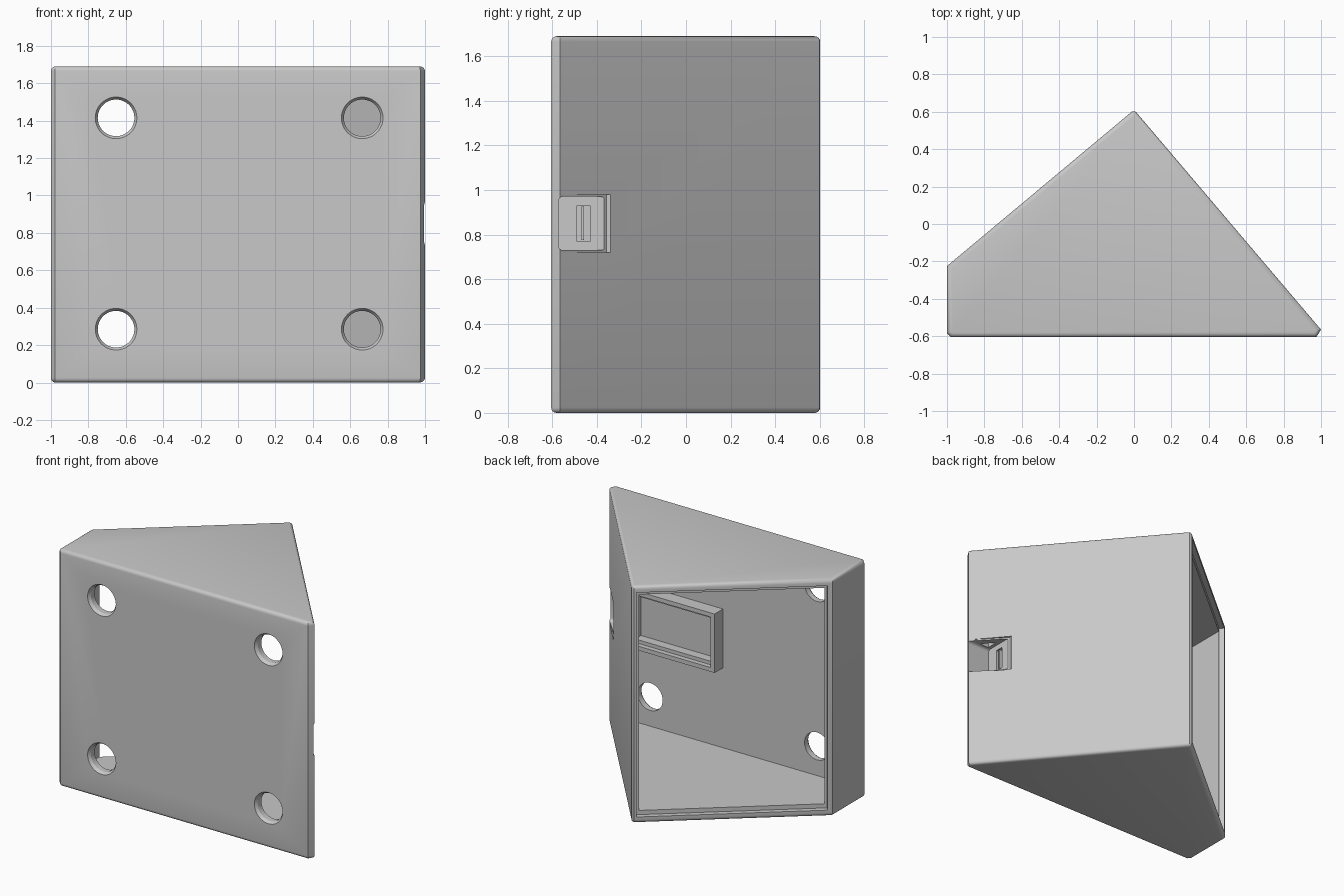
import bpy
import bmesh
import math
from mathutils import Vector, Matrix

cube = bpy.data.objects.get("Cube")
if cube:
    bpy.data.objects.remove(cube, do_unlink=True)

grey = bpy.data.materials.new("light grey plastic")
grey.use_nodes = True
COLOR = (0.58, 0.58, 0.58, 1)
grey.diffuse_color = COLOR
grey.node_tree.nodes["Principled BSDF"].inputs["Base Color"].default_value = COLOR

HEIGHT = 1.69
APEX = Vector((0, 0.61))
LEFT = Vector((-1, -0.225))
RIGHT = Vector((1, -0.565))


def make_object(name, bm):
    bmesh.ops.recalc_face_normals(bm, faces=bm.faces)
    mesh = bpy.data.meshes.new(name)
    bm.to_mesh(mesh)
    bm.free()
    mesh.materials.append(grey)
    obj = bpy.data.objects.new(name, mesh)
    bpy.context.collection.objects.link(obj)
    return obj


def prism(name, points, z0, z1, round_caps=0.0):
    """Upright prism, optionally with rounded top and bottom rims."""
    bm = bmesh.new()
    face = bm.faces.new([bm.verts.new((p[0], p[1], z0)) for p in points])
    ext = bmesh.ops.extrude_face_region(bm, geom=[face])
    top = [v for v in ext["geom"] if isinstance(v, bmesh.types.BMVert)]
    bmesh.ops.translate(bm, verts=top, vec=(0, 0, z1 - z0))
    if round_caps:
        rims = [e for e in bm.edges if abs(e.verts[0].co.z - e.verts[1].co.z) < 1e-5]
        bmesh.ops.bevel(bm, geom=rims, offset=round_caps, segments=4,
                        profile=0.5, affect='EDGES', clamp_overlap=True)
    return make_object(name, bm)


def box(name, x, y, z, round_x=0.0):
    """Box from three ranges, optionally rounding the edges along x."""
    bm = bmesh.new()
    bmesh.ops.create_cube(bm, size=1)
    for v in bm.verts:
        v.co = [r[0] if c < 0 else r[1] for c, r in zip(v.co, (x, y, z))]
    if round_x:
        edges = [e for e in bm.edges if abs(e.verts[0].co.x - e.verts[1].co.x) > 1e-4]
        bmesh.ops.bevel(bm, geom=edges, offset=round_x, segments=4,
                        profile=0.5, affect='EDGES')
    return make_object(name, bm)


def cone_y(name, x, z, y0, y1, r0, r1):
    """Round cutter running along y."""
    bm = bmesh.new()
    mat = Matrix.Translation((x, (y0 + y1) / 2, z)) @ Matrix.Rotation(-math.pi / 2, 4, 'X')
    bmesh.ops.create_cone(bm, cap_ends=True, segments=48, radius1=r0, radius2=r1,
                          depth=y1 - y0, matrix=mat)
    return make_object(name, bm)


def combine(target, other, operation):
    mod = target.modifiers.new("combine", 'BOOLEAN')
    mod.operation = operation
    mod.solver = 'EXACT'
    mod.object = other
    bpy.context.view_layer.objects.active = target
    bpy.ops.object.modifier_apply(modifier=mod.name)
    bpy.data.objects.remove(other, do_unlink=True)


def along(start, end, pairs):
    """Points given as distance along a wall and distance outside it."""
    u = (end - start).normalized()
    n = Vector((u.y, -u.x))
    return [start + u * a + n * b for a, b in pairs]


# Wedge-shaped outer shell
outline = [(-0.978, -0.605), (0.975, -0.605), RIGHT, (0.01, 0.6), (-0.01, 0.602),
           LEFT, (-1, -0.583)]
body = prism("wedge_housing", outline, 0, HEIGHT, 0.035)

# Hollow interior, open through the back left wall
combine(body, prism("cavity", [(-0.94, -0.545), (0.914, -0.545), (-0.167, 0.73), (-0.94, 0.1)],
                    0.075, HEIGHT - 0.075), 'DIFFERENCE')

# Seat for a lid around the opening
u = (LEFT - APEX).normalized()
n = Vector((u.y, -u.x))
seat = [APEX + u * a + n * b for a, b in ((0.03, -0.035), (1.27, -0.035), (1.27, 0.1), (0.03, 0.1))]
if n.x > 0:
    seat = [APEX + u * a - n * b for a, b in ((0.03, -0.035), (1.27, -0.035), (1.27, 0.1), (0.03, 0.1))]
combine(body, prism("lid_seat", seat, 0.045, HEIGHT - 0.045), 'DIFFERENCE')

# Board tray on the inside of the front wall, and the socket backing
combine(body, box("tray", (0.09, 0.83), (-0.575, -0.45), (0.645, 1.065)), 'UNION')
combine(body, box("socket_backing", (0.765, 0.84), (-0.575, -0.405), (0.68, 1.02)), 'UNION')
combine(body, box("tray_well", (0.13, 0.74), (-0.55, -0.3), (0.7, 1.01)), 'DIFFERENCE')
combine(body, box("tray_ledge", (0.12, 0.75), (-0.485, -0.3), (0.675, 1.035)), 'DIFFERENCE')

# Rounded socket pocket in the right wall, with a softened rim
combine(body, box("pocket", (0.815, 1.2), (-0.572, -0.362), (0.73, 0.97), 0.02), 'DIFFERENCE')
rim = along(RIGHT, APEX, ((0, 0), (0.285, -0.014), (0.315, 0.02), (0, 0.05)))
combine(body, prism("pocket_rim", rim, 0.72, 0.98), 'DIFFERENCE')

# Shallow connector slot with its tongue
combine(body, box("slot", (0.78, 0.9), (-0.49, -0.43), (0.77, 0.93)), 'DIFFERENCE')
tongue = box("connector_tongue", (0.775, 0.812), (-0.468, -0.458), (0.775, 0.925))

# Four countersunk holes through the front wall
for x in (-0.652, 0.664):
    for z in (0.285, 1.415):
        combine(body, cone_y("hole", x, z, -0.7, -0.5, 0.098, 0.098), 'DIFFERENCE')
        combine(body, cone_y("countersink", x, z, -0.615, -0.585, 0.118, 0.098), 'DIFFERENCE')

# Smooth the rounded rims, keep the hard edges
for obj in (body, tongue):
    bpy.ops.object.select_all(action='DESELECT')
    obj.select_set(True)
    bpy.context.view_layer.objects.active = obj
    bpy.ops.object.shade_smooth_by_angle(angle=math.radians(30))
